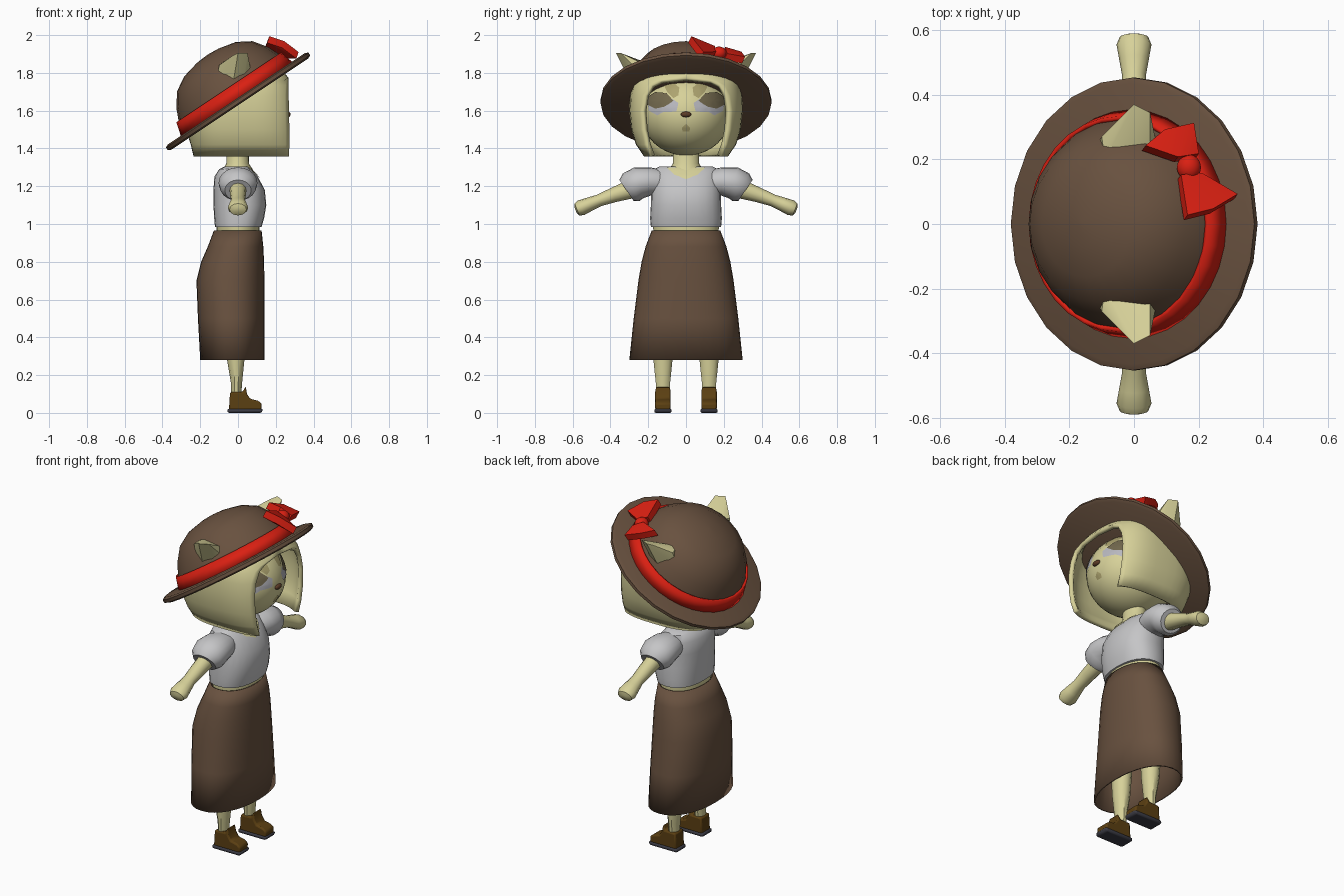
import bpy, bmesh, math
from mathutils import Vector, Matrix
from mathutils.bvhtree import BVHTree

if "Cube" in bpy.data.objects:
    bpy.data.objects.remove(bpy.data.objects["Cube"])


def material(name, *rgb):
    m = bpy.data.materials.new(name)
    m.use_nodes = True
    m.diffuse_color = (*rgb, 1)
    m.node_tree.nodes["Principled BSDF"].inputs["Base Color"].default_value = (*rgb, 1)
    return m


SKIN = material("pale_yellow", .68, .64, .32)
BROWN = material("felt_brown", .14, .083, .05)
RED = material("ribbon_red", .7, .014, .006)
WHITE = material("shirt_white", .56, .56, .57)
LEATHER = material("shoe_leather", .105, .05, .006)
SOLE = material("sole_grey", .045, .045, .06)
DARK = material("eye_dark", .17, .14, .075)
LIGHT = material("eye_light", .48, .48, .52)
TAN = material("marking_tan", .42, .37, .16)
NOSE = material("nose_brown", .11, .045, .02)


def finish(name, bm, mat, smooth=40, fix=True):
    if fix:
        bmesh.ops.recalc_face_normals(bm, faces=bm.faces[:])
    mesh = bpy.data.meshes.new(name)
    bm.to_mesh(mesh)
    bm.free()
    mesh.materials.append(mat)
    mesh.shade_smooth()
    mesh.set_sharp_from_angle(angle=math.radians(smooth))
    obj = bpy.data.objects.new(name, mesh)
    bpy.context.collection.objects.link(obj)
    return obj


def thicken(obj, amount):
    mod = obj.modifiers.new("thickness", 'SOLIDIFY')
    mod.thickness = amount
    mod.offset = -1
    return obj


def power(v, e):
    return math.copysign(abs(v) ** e, v)


def skin_rings(bm, rings, closed=True):
    for a, b in zip(rings, rings[1:]):
        n = len(a)
        for i in range(n if closed else n - 1):
            j = (i + 1) % n
            bm.faces.new((a[i], a[j], b[j], b[i]))


def tube(name, rows, mat, sides=24, e=1.0, caps=True):
    """Rings given as (centre x, y, z, radius along x, radius across)."""
    bm, rings = bmesh.new(), []
    centres = [Vector(r[:3]) for r in rows]
    for i, row in enumerate(rows):
        along = centres[min(i + 1, len(rows) - 1)] - centres[max(i - 1, 0)]
        across = Vector((0, along.z, -along.y)).normalized()
        ring = []
        for k in range(sides):
            a = math.tau * k / sides
            p = centres[i] + across * row[4] * power(math.sin(a), e)
            p.x += row[3] * power(math.cos(a), e)
            ring.append(bm.verts.new(p))
        rings.append(ring)
    skin_rings(bm, rings)
    if caps:
        bm.faces.new(rings[0])
        bm.faces.new(rings[-1])
    return finish(name, bm, mat)


def upright(name, rows, mat, **kw):
    """Rings given as (height, back x, front x, half width)."""
    return tube(name, [((b + f) / 2, 0, z, (f - b) / 2, w) for z, b, f, w in rows], mat, **kw)


def hull(name, points, mat, smooth=30):
    bm = bmesh.new()
    for p in points:
        bm.verts.new(p)
    out = bmesh.ops.convex_hull(bm, input=bm.verts[:])
    loose = [v for v in bm.verts if not v.link_faces]
    bmesh.ops.delete(bm, geom=loose, context='VERTS')
    return finish(name, bm, mat, smooth)


def ball(name, centre, radii, mat):
    bm = bmesh.new()
    bmesh.ops.create_uvsphere(bm, u_segments=32, v_segments=20, radius=1)
    bmesh.ops.transform(bm, verts=bm.verts[:], matrix=Matrix.Translation(centre) @ Matrix.Diagonal((*radii, 1)))
    return finish(name, bm, mat)


def plate(name, outline, target, mat, lift):
    """Thin patch with a (y, z) outline, laid onto the front of the target."""
    src = bmesh.new()
    src.from_mesh(target.data)
    tree = BVHTree.FromBMesh(src)
    src.free()
    pts = [Vector(p) for p in outline]
    mid = sum(pts, Vector((0, 0))) / len(pts)
    edge = [p.lerp(q, t / 3) for p, q in zip(pts, pts[1:] + pts[:1]) for t in range(3)]
    bm, rings = bmesh.new(), []
    for s in (1, .7, .4, .1):
        ring = []
        for p in edge:
            q = mid.lerp(p, s)
            hit, normal = tree.ray_cast(Vector((1, q.x, q.y)), Vector((-1, 0, 0)))[:2]
            ring.append(bm.verts.new(hit + normal * lift))
        rings.append(ring)
    skin_rings(bm, rings)
    bm.faces.new(rings[-1])
    bm.normal_update()
    for f in bm.faces:
        if f.normal.x < 0:
            f.normal_flip()
    return finish(name, bm, mat, fix=False)


# Skirt, waist and shirt
thicken(upright("skirt", [(.28, -.2, .14, .3), (.5, -.212, .14, .277), (.7, -.22, .14, .252), (.8, -.195, .138, .235),
                          (.88, -.16, .134, .214), (.965, -.128, .125, .182)], BROWN, sides=32, e=.9, caps=False), .01)
upright("waist", [(.92, -.115, .115, .17), (1, -.115, .115, .175)], SKIN)
shirt = upright("shirt", [(.985, -.122, .125, .186), (1.03, -.126, .138, .19), (1.1, -.13, .15, .186), (1.18, -.13, .142, .184),
                          (1.25, -.125, .105, .18), (1.29, -.1, .07, .17), (1.305, -.07, .05, .14)], WHITE, e=.85)
plate("neckline", [(-.1, 1.295), (-.06, 1.258), (0, 1.235), (.06, 1.258), (.1, 1.295)], shirt, SKIN, .005)
upright("neck", [(1.27, -.09, .09, .1), (1.32, -.062, .058, .07), (1.42, -.06, .055, .07)], SKIN)

# Head and nose
head = ball("head", (.02, 0, 1.582), (.245, .237, .22), SKIN)
ball("nose", (.264, 0, 1.58), (.014, .028, .015), NOSE)
plate("mouth", [(-.022, 1.51), (0, 1.53), (.022, 1.51), (.018, 1.49), (-.018, 1.49)], head, TAN, .003)

# Bobbed hair, open at the face: height, back, front, half width, opening half width
bm, rings = bmesh.new(), []
E = .7
for z, back, front, wide, gap in [(1.357, -.235, .27, .222, .185), (1.42, -.25, .272, .265, .207), (1.5, -.275, .272, .29, .222),
                                  (1.6, -.285, .27, .3, .228), (1.68, -.285, .268, .297, .213), (1.735, -.26, .268, .288, .18),
                                  (1.757, -.25, .268, .28, .13), (1.772, -.235, .268, .27, 0), (1.81, -.18, .24, .22, 0),
                                  (1.84, -.1, .17, .13, 0)]:
    start = math.asin((gap / wide) ** (1 / E))
    rx = (front - back) / (1 + math.cos(start) ** E)
    angles = [start + (math.tau - 2 * start) * k / 40 for k in range(41)]
    rings.append([bm.verts.new((back + rx + rx * power(math.cos(a), E), wide * power(math.sin(a), E), z)) for a in angles])
skin_rings(bm, rings, closed=False)
bm.faces.new(rings[-1])
bmesh.ops.remove_doubles(bm, verts=bm.verts[:], dist=.0005)
thicken(finish("hair", bm, SKIN), .025)

# Tilted hat with its ribbon
tilt = Matrix.Translation((0, 0, 1.65)) @ Matrix.Rotation(-math.atan2(.5, .75), 4, 'Y')


def turned(name, profile, mat, **kw):
    obj = tube(name, [(0, 0, h, r, r) for r, h in profile], mat, **kw)
    obj.data.transform(tilt)
    return obj


turned("hat_brim", [(.435, -.018), (.453, -.01), (.453, .008), (.435, .016)], BROWN)
turned("hat_crown", [(.345, .01), (.325, .075), (.292, .15), (.24, .222), (.165, .267), (.07, .289), (.01, .294)], BROWN)
thicken(turned("hat_ribbon", [(.355, .012), (.333, .088)], RED, sides=32, caps=False), .015)

# Ribbon bow
normal = Vector((.29, .4, .87)) * .02
loops = {"bow_front_loop": [(.16, .02, 1.977), (.24, .04, 1.95), (.315, .085, 1.893), (.14, .145, 1.925), (.205, .15, 1.895)],
         "bow_side_loop": [(.03, .235, 1.91), (.09, .285, 1.895), (.18, .305, 1.868), (.13, .2, 1.92), (.195, .21, 1.885)]}
for name, pts in loops.items():
    hull(name, [Vector(p) + s * normal for p in pts for s in (-1, 1)], RED)
ball("bow_knot", (.17, .175, 1.905), (.037, .04, .034), RED)

# Paired parts
for side, s in (("left", 1), ("right", -1)):
    # Eyes and brows
    for part, mat, lift, outline in [
            ("eye_white", LIGHT, .003, [(.04, 1.64), (.07, 1.66), (.2, 1.645), (.195, 1.6), (.15, 1.575), (.12, 1.592), (.05, 1.595)]),
            ("eye", DARK, .006, [(.065, 1.65), (.1, 1.69), (.16, 1.695), (.2, 1.67), (.2, 1.63), (.16, 1.61), (.11, 1.62)]),
            ("brow", TAN, .003, [(.04, 1.68), (.035, 1.72), (.07, 1.75), (.12, 1.74), (.1, 1.7), (.065, 1.665)])]:
        plate(side + "_" + part, [(s * y, z) for y, z in outline], head, mat, lift)
    # Ears through the hat
    hull(side + "_ear", [(x, s * y, z) for x, y, z in [
        (-.115, .24, 1.75), (-.09, .2, 1.85), (-.1, .27, 1.84), (-.03, .34, 1.89), (0, .37, 1.905), (.05, .345, 1.905),
        (.065, .27, 1.83), (.05, .21, 1.84), (.03, .28, 1.77), (-.03, .28, 1.72), (0, .2, 1.76)]], SKIN)
    # Puffed sleeve and arm
    tube(side + "_sleeve", [(0, s * y, z, rx, r) for y, z, rx, r in [
        (.14, 1.22, .08, .07), (.19, 1.225, .098, .075), (.25, 1.218, .103, .085), (.29, 1.195, .095, .085),
        (.315, 1.178, .07, .067)]], WHITE, sides=20)
    tube(side + "_arm", [(0, s * y, z, rx, r) for y, z, rx, r in [
        (.29, 1.185, .045, .05), (.38, 1.155, .042, .04), (.46, 1.125, .037, .032), (.51, 1.105, .046, .037),
        (.555, 1.086, .054, .042), (.577, 1.077, .045, .034), (.585, 1.074, .02, .015)]], SKIN, sides=12)
    # Leg
    tube(side + "_leg", [(x, s * .122, z, rx, r) for x, z, rx, r in [
        (-.01, .07, .025, .034), (-.008, .16, .03, .04), (-.012, .28, .046, .053), (-.015, .5, .06, .065)]], SKIN, sides=10)
    # Shoe upper and sole, cut from side profiles
    for part, mat, half, outline in [
            ("shoe", LEATHER, .041, [(-.048, .015), (.125, .015), (.126, .05), (.105, .065), (.065, .074), (.048, .1),
                                     (.04, .142), (.026, .112), (-.042, .11)]),
            ("sole", SOLE, .046, [(-.056, 0), (.125, 0), (.133, .022), (-.056, .022)])]:
        bm = bmesh.new()
        face = bm.faces.new([bm.verts.new((x, s * .122 - half, z)) for x, z in outline])
        out = bmesh.ops.extrude_face_region(bm, geom=[face])
        moved = [v for v in out["geom"] if isinstance(v, bmesh.types.BMVert)]
        bmesh.ops.translate(bm, verts=moved, vec=(0, 2 * half, 0))
        obj = finish(side + "_" + part, bm, mat, 30)
        bevel = obj.modifiers.new("rounded", 'BEVEL')
        bevel.width = .009
        bevel.segments = 2
